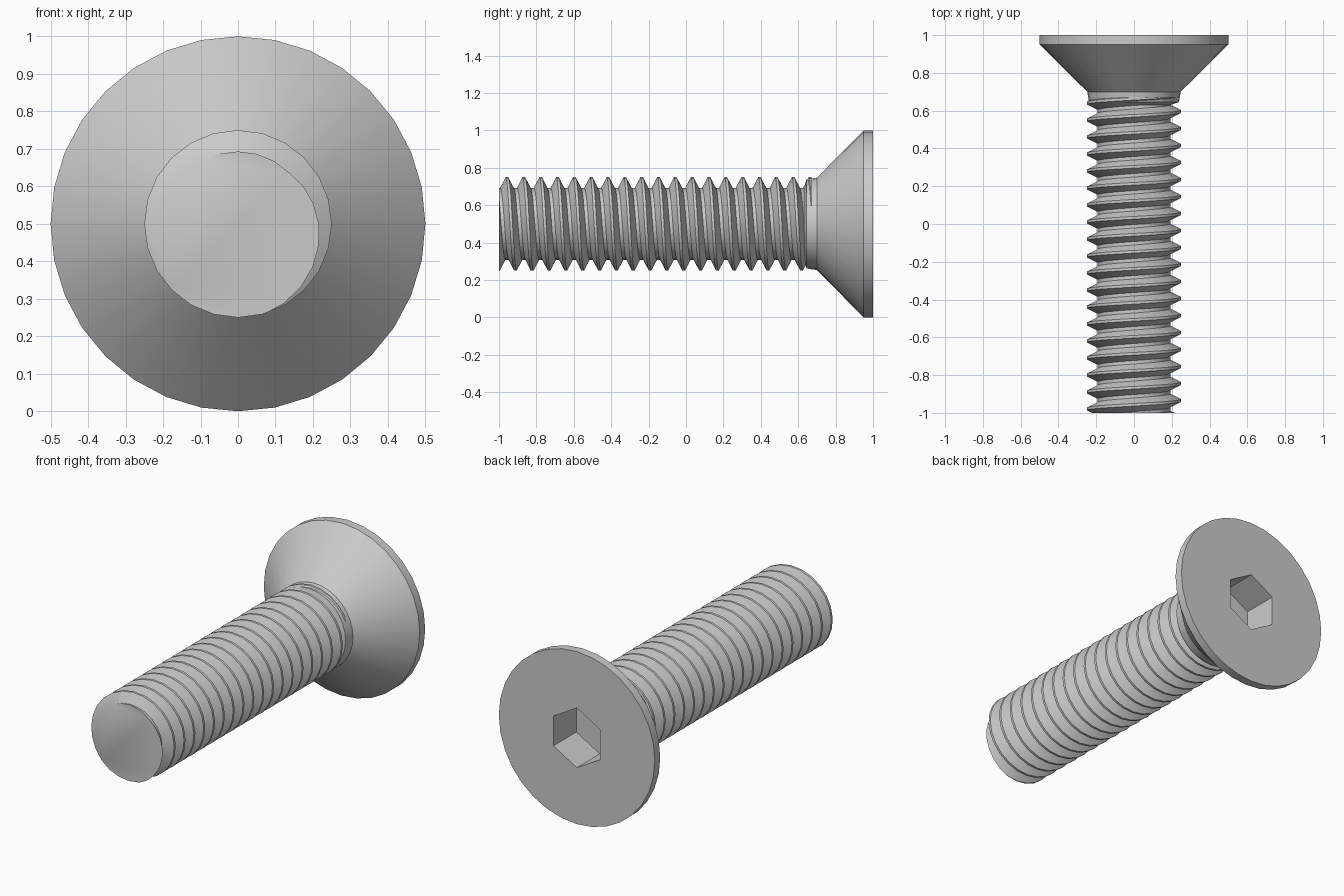
import bpy, bmesh, math
from mathutils import Vector

if "Cube" in bpy.data.objects:
    bpy.data.objects.remove(bpy.data.objects["Cube"], do_unlink=True)

AXIS_Z = 0.5      # height of the screw axis
PITCH = 0.09
ROOT, CREST = 0.193, 0.25

steel = bpy.data.materials.new("grey_steel")
steel.use_nodes = True
colour = (0.6, 0.6, 0.6, 1)
steel.diffuse_color = colour
steel.node_tree.nodes["Principled BSDF"].inputs["Base Color"].default_value = colour


def around(radius, angle, y):
    """Point on the screw axis cylinder, angle from the top towards +x."""
    return Vector((radius * math.sin(angle), y, AXIS_Z + radius * math.cos(angle)))


def finish(bm, name, smooth_angle):
    bmesh.ops.recalc_face_normals(bm, faces=bm.faces)
    mesh = bpy.data.meshes.new(name)
    bm.to_mesh(mesh)
    bm.free()
    mesh.materials.append(steel)
    obj = bpy.data.objects.new(name, mesh)
    bpy.context.collection.objects.link(obj)
    bpy.ops.object.select_all(action='DESELECT')
    obj.select_set(True)
    bpy.context.view_layer.objects.active = obj
    bpy.ops.object.shade_smooth_by_angle(angle=math.radians(smooth_angle))
    return obj


def ring(bm, radius, y, sides):
    return [bm.verts.new(around(radius, math.tau * i / sides, y)) for i in range(sides)]


def bridge(bm, a, b):
    n = len(a)
    for i in range(n):
        bm.faces.new((a[i], a[(i + 1) % n], b[(i + 1) % n], b[i]))


# Threaded shaft: a right-handed thread profile swept along a helix, cut flat
def threaded_shaft():
    bm = bmesh.new()
    steps, turns = 24, 22
    profile = [(-0.036, ROOT), (-0.007, CREST), (0.007, CREST), (0.036, ROOT),
               (PITCH - 0.036, ROOT)]
    start = -0.957 - 2 * PITCH
    rows = []
    for k in range(steps * turns + 1):
        angle = math.tau * k / steps
        y = start + PITCH * k / steps
        rows.append([bm.verts.new(around(r, angle, y + dy)) for dy, r in profile])
    for a, b in zip(rows, rows[1:]):
        for p in range(len(profile) - 1):
            bm.faces.new((a[p], a[p + 1], b[p + 1], b[p]))
    bmesh.ops.remove_doubles(bm, verts=bm.verts, dist=0.0005)
    for y, side in ((-1, -1), (0.67, 1)):
        geom = bm.verts[:] + bm.edges[:] + bm.faces[:]
        bmesh.ops.bisect_plane(bm, geom=geom, dist=1e-5, plane_co=(0, y, 0),
                               plane_no=(0, side, 0), clear_outer=True)
        rim = [e for e in bm.edges if e.is_boundary
               and all(abs(v.co.y - y) < 1e-4 for v in e.verts)]
        bmesh.ops.holes_fill(bm, edges=rim, sides=0)
    return finish(bm, "threaded_shaft", 30)


# Countersunk head with plain neck and hexagonal socket
def countersunk_head():
    bm = bmesh.new()
    sides = 32
    outline = [(0.185, 0.628), (0.238, 0.645), (0.247, 0.70), (0.5, 0.95), (0.5, 1.0)]
    rings = [ring(bm, r, y, sides) for r, y in outline]
    for a, b in zip(rings, rings[1:]):
        bridge(bm, a, b)
    bm.faces.new(rings[0])
    mouth = ring(bm, 0.173, 1.0, 6)
    floor = ring(bm, 0.173, 0.79, 6)
    bridge(bm, mouth, floor)
    bm.faces.new(floor)
    # Flat end face around the socket mouth
    rim = [e for e in bm.edges if e.is_boundary]
    bmesh.ops.triangle_fill(bm, edges=rim, use_beauty=True, normal=(0, 1, 0))
    return finish(bm, "countersunk_head", 30)


threaded_shaft()
countersunk_head()
